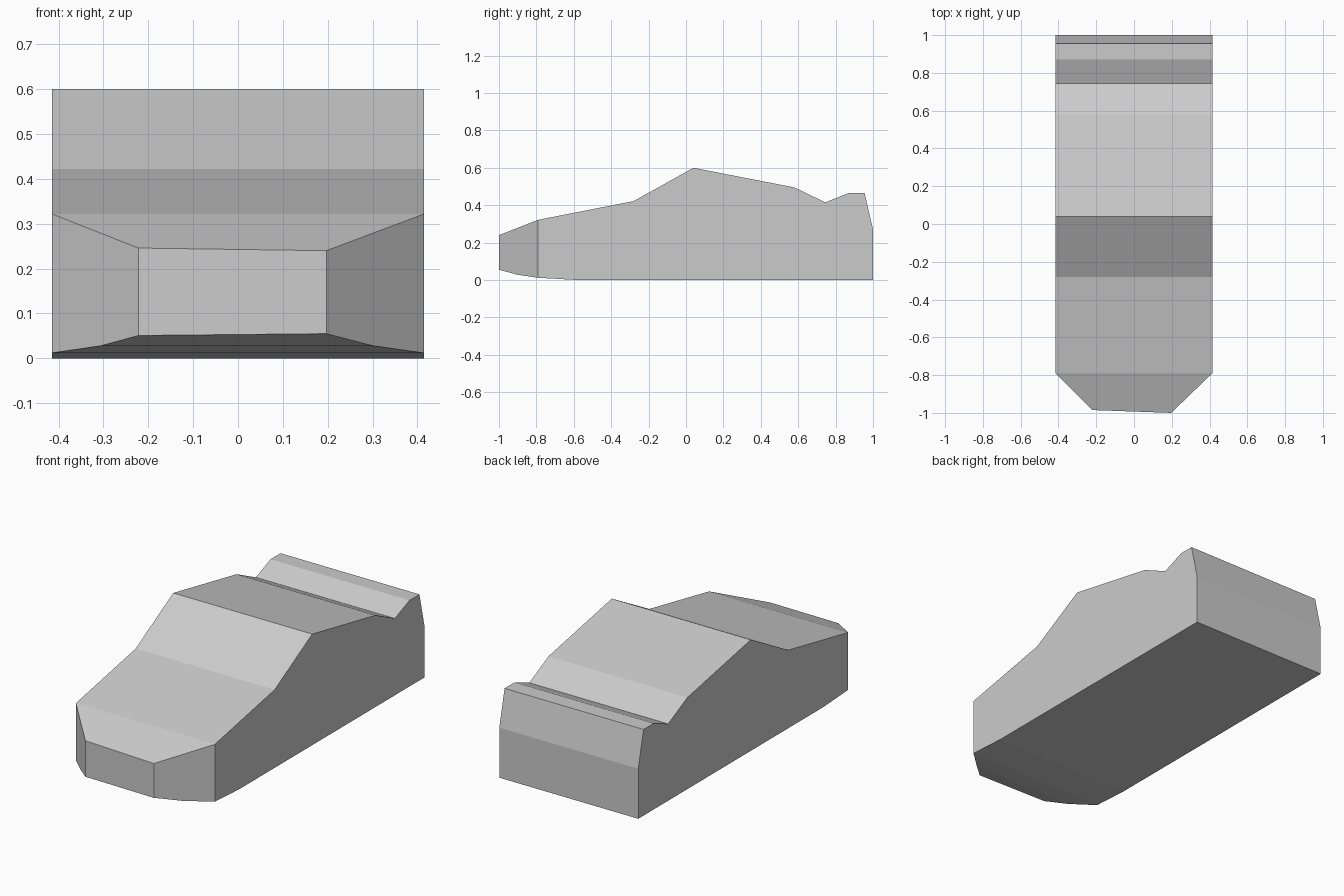
import bpy
import bmesh
from mathutils import Vector

cube = bpy.data.objects.get("Cube")
if cube:
    bpy.data.objects.remove(cube, do_unlink=True)

HALF_WIDTH = 0.415

# Single body colour
grey = bpy.data.materials.new("light_grey")
grey.use_nodes = True
colour = (0.6, 0.6, 0.6, 1)
grey.diffuse_color = colour
grey.node_tree.nodes["Principled BSDF"].inputs["Base Color"].default_value = colour

# Side profile (y, z): nose, bonnet, windscreen, roof, tail lip, underside
profile = [(-1, 0.24), (-0.79, 0.322), (-0.28, 0.422), (0.04, 0.6),
           (0.58, 0.495), (0.745, 0.415), (0.87, 0.465), (0.955, 0.465),
           (1, 0.27), (1, 0), (-0.58, 0), (-0.79, 0.012), (-0.9, 0.028),
           (-1, 0.055)]

# Extrude the profile across the width
bm = bmesh.new()
side = bm.faces.new([bm.verts.new((-HALF_WIDTH, y, z)) for y, z in profile])
extruded = bmesh.ops.extrude_face_region(bm, geom=[side], use_keep_orig=True)
new_verts = [g for g in extruded["geom"] if isinstance(g, bmesh.types.BMVert)]
bmesh.ops.translate(bm, verts=new_verts, vec=(2 * HALF_WIDTH, 0, 0))
bmesh.ops.recalc_face_normals(bm, faces=bm.faces)


def trim(start, end):
    """Slice off everything ahead of the upright plane through two plan points."""
    a, b = Vector((*start, 0)), Vector((*end, 0))
    outward = (b - a).cross(Vector((0, 0, 1)))
    cut = bmesh.ops.bisect_plane(
        bm, geom=bm.verts[:] + bm.edges[:] + bm.faces[:], dist=1e-5,
        plane_co=a, plane_no=outward, clear_outer=True)
    edges = [g for g in cut["geom_cut"] if isinstance(g, bmesh.types.BMEdge)]
    bmesh.ops.holes_fill(bm, edges=edges, sides=0)


# Chamfered nose corners and the slightly skewed front face
nose_plan = [(-HALF_WIDTH, -0.79), (-0.222, -0.985),
             (0.197, -1), (HALF_WIDTH, -0.79)]
for start, end in zip(nose_plan, nose_plan[1:]):
    trim(start, end)

bmesh.ops.recalc_face_normals(bm, faces=bm.faces)
mesh = bpy.data.meshes.new("car_body")
bm.to_mesh(mesh)
bm.free()
mesh.materials.append(grey)
bpy.context.collection.objects.link(bpy.data.objects.new("car_body", mesh))
